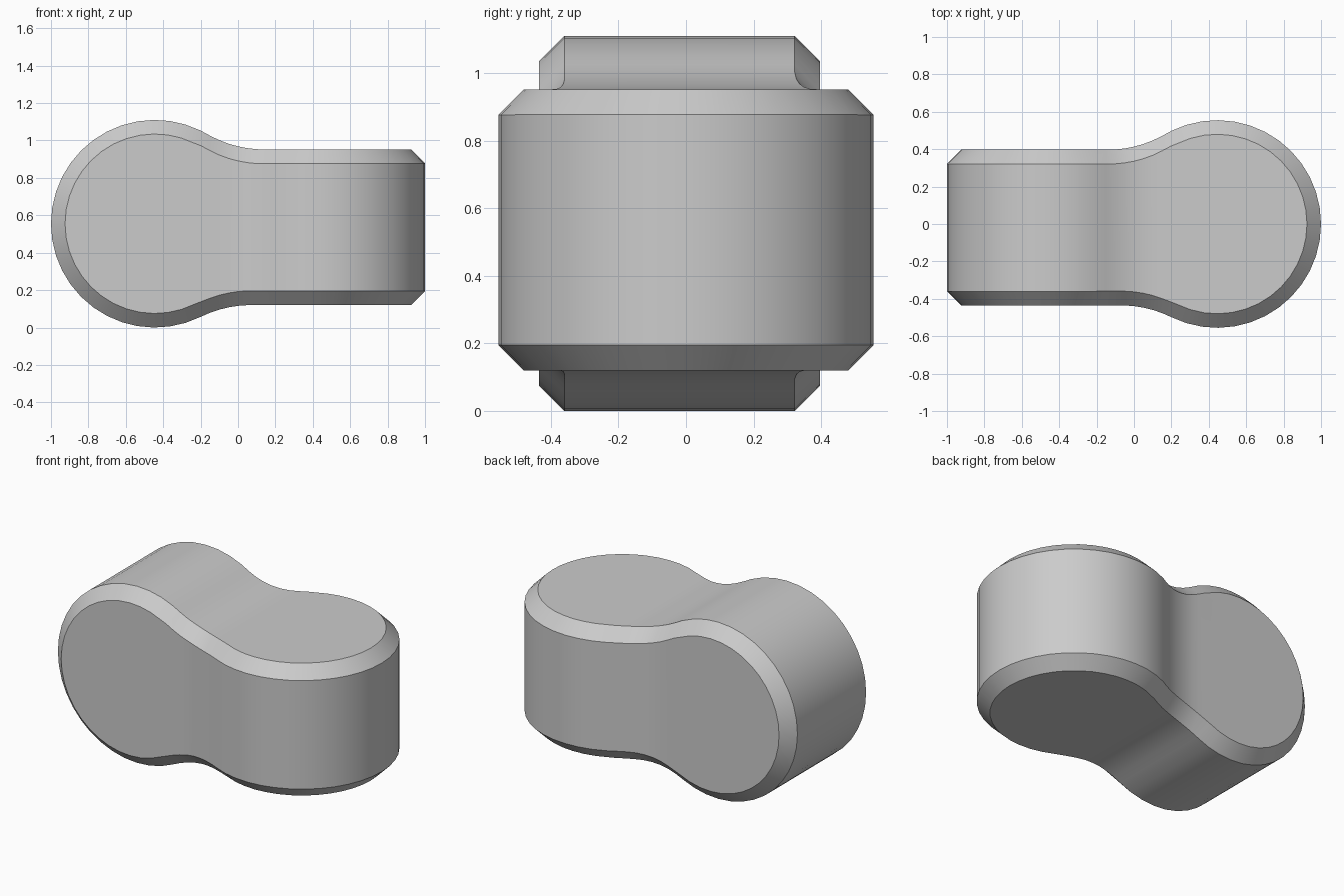
import bpy, math

if "Cube" in bpy.data.objects:
    bpy.data.objects.remove(bpy.data.objects["Cube"], do_unlink=True)

RADIUS, CENTRE = 0.555, 0.445     # knuckle radius and distance from the middle
ABOVE, BELOW = 0.397, 0.435       # half thicknesses of the flat shank
FILLET, CHAMFER = 0.61, 0.075


def neck_height(x, flat):
    """Distance from the axis to the outline: circle, fillet, then flat shank."""
    run = math.sqrt((RADIUS + FILLET) ** 2 - (flat + FILLET) ** 2)
    start = -CENTRE + run * RADIUS / (RADIUS + FILLET)
    end = -CENTRE + run
    if x < start:
        return math.sqrt(RADIUS ** 2 - (x + CENTRE) ** 2)
    if x < end:
        return flat + FILLET - math.sqrt(FILLET ** 2 - (x - end) ** 2)
    return flat


def outline():
    """Keyhole outline: round knuckle on the left, shank running right."""
    stations = [1.2] + [0.05 * i for i in range(3, -5, -1)]
    top = [(x, neck_height(x, ABOVE)) for x in stations]
    bottom = [(x, -neck_height(x, BELOW)) for x in reversed(stations)]
    a = math.acos((stations[-1] + CENTRE) / RADIUS)
    n = 26
    arc = [a + (2 * math.pi - 2 * a) * i / n for i in range(1, n)]
    return top + [(-CENTRE + RADIUS * math.cos(t), RADIUS * math.sin(t)) for t in arc] + bottom


def extrude(name, place):
    """Prism through the outline, with place(u, v, depth) giving its axes."""
    pts = outline()
    n = len(pts)
    verts = [place(u, v, d) for d in (-0.8, 0.8) for u, v in pts]
    faces = [list(range(n))[::-1], list(range(n, 2 * n))]
    faces += [[i, (i + 1) % n, n + (i + 1) % n, n + i] for i in range(n)]
    mesh = bpy.data.meshes.new(name)
    mesh.from_pydata(verts, [], faces)
    obj = bpy.data.objects.new(name, mesh)
    bpy.context.collection.objects.link(obj)
    bpy.context.view_layer.objects.active = obj
    bpy.ops.object.select_all(action='DESELECT')
    obj.select_set(True)
    bpy.ops.object.mode_set(mode='EDIT')
    bpy.ops.mesh.select_all(action='SELECT')
    bpy.ops.mesh.normals_make_consistent(inside=False)
    bpy.ops.object.mode_set(mode='OBJECT')
    return obj


# Two crossed keyhole prisms, intersected into one twisted link
cutter = extrude("upright_knuckle_cutter", lambda u, v, d: (-u, v, d + RADIUS))
link = extrude("crossed_knuckle_link", lambda u, v, d: (u, d, v + RADIUS))

cross = link.modifiers.new("Cross", 'BOOLEAN')
cross.operation = 'INTERSECT'
cross.solver = 'EXACT'
cross.object = cutter

# Chamfer along the seam between the two directions
edge = link.modifiers.new("Chamfer", 'BEVEL')
edge.width = CHAMFER
edge.segments = 1
edge.limit_method = 'ANGLE'
edge.angle_limit = math.radians(40)
edge.use_clamp_overlap = False

for modifier in ("Cross", "Chamfer"):
    bpy.ops.object.modifier_apply(modifier=modifier)
bpy.data.objects.remove(cutter, do_unlink=True)
bpy.ops.object.shade_smooth_by_angle(angle=math.radians(25))

# Plain grey finish
grey = bpy.data.materials.new("plain_grey")
grey.use_nodes = True
colour = (0.6, 0.6, 0.6, 1)
grey.diffuse_color = colour
grey.node_tree.nodes["Principled BSDF"].inputs["Base Color"].default_value = colour
link.data.materials.clear()
link.data.materials.append(grey)
